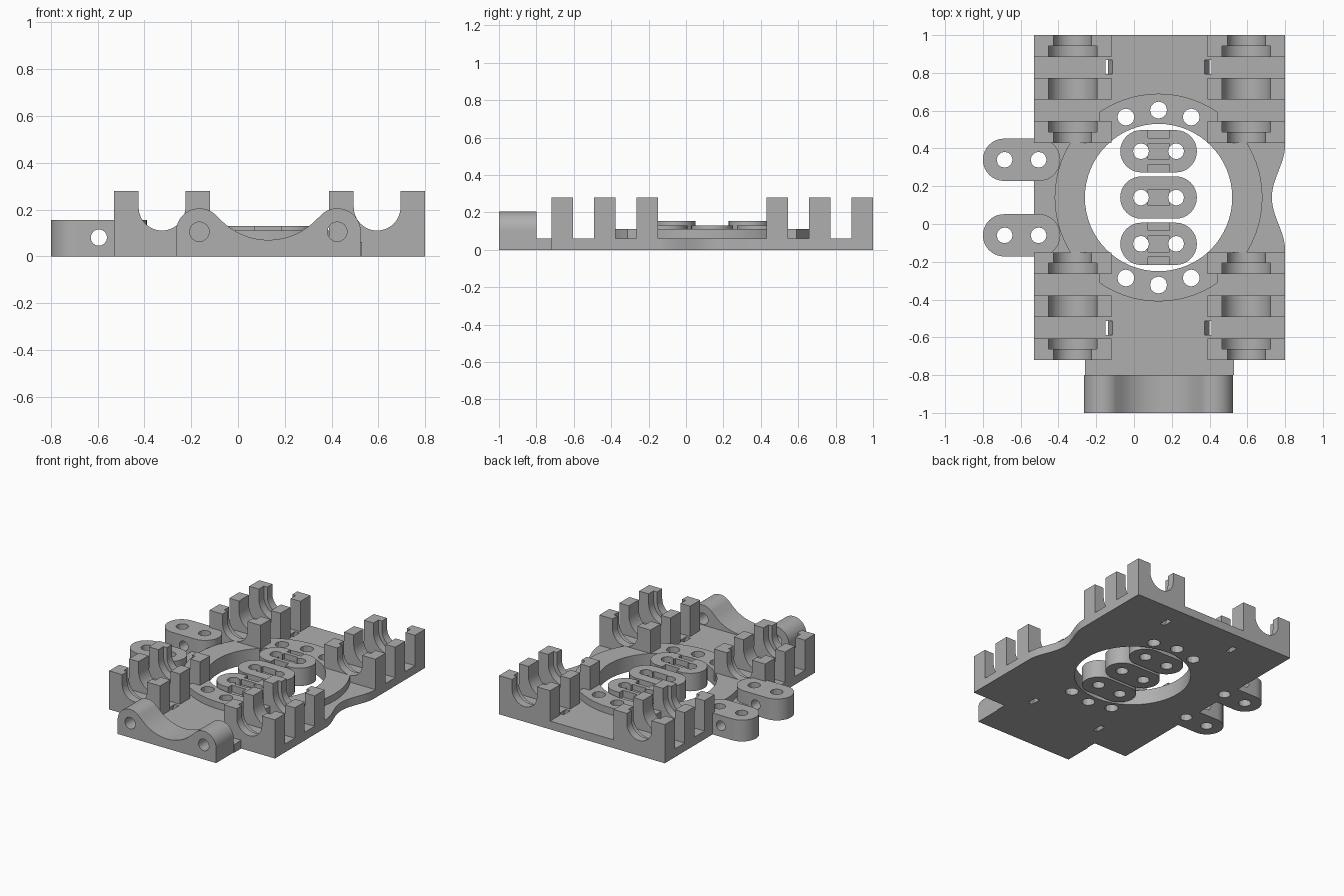
import bpy, bmesh, math
from mathutils import Vector

if "Cube" in bpy.data.objects:
    bpy.data.objects.remove(bpy.data.objects["Cube"], do_unlink=True)

grey = bpy.data.materials.new("plain grey")
grey.use_nodes = True
COLOUR = (0.43, 0.43, 0.43, 1)
grey.diffuse_color = COLOUR
grey.node_tree.nodes["Principled BSDF"].inputs["Base Color"].default_value = COLOUR

CX, CY = 0.13, 0.14          # centre of the round opening
PLATE = 0.06


def prism(name, outline, lo, hi, axis="z", shear=0):
    """Extrude a closed outline along z, or an x-z outline along y."""
    bm = bmesh.new()
    place = (lambda a, b, c: Vector((a, b, c))) if axis == "z" else (lambda a, b, c: Vector((a, c, b)))
    face = bm.faces.new([bm.verts.new(place(a, b, lo)) for a, b in outline])
    new = bmesh.ops.extrude_face_region(bm, geom=[face])["geom"]
    move = place(shear, 0, hi - lo)
    bmesh.ops.translate(bm, vec=move, verts=[v for v in new if isinstance(v, bmesh.types.BMVert)])
    bmesh.ops.recalc_face_normals(bm, faces=bm.faces)
    mesh = bpy.data.meshes.new(name)
    bm.to_mesh(mesh)
    bm.free()
    mesh.materials.append(grey)
    obj = bpy.data.objects.new(name, mesh)
    bpy.context.collection.objects.link(obj)
    return obj


def arc(x, y, r, start, end, n):
    angles = [math.radians(start + (end - start) * i / n) for i in range(n + 1)]
    return [(x + r * math.cos(a), y + r * math.sin(a)) for a in angles]


def circle(x, y, r, n=12):
    return arc(x, y, r, 0, 360, n)[:-1]


def rect(x0, x1, y0, y1):
    return [(x0, y0), (x1, y0), (x1, y1), (x0, y1)]


def capsule(x0, x1, y, r):
    return arc(x1 - r, y, r, -90, 90, 16) + arc(x0 + r, y, r, 90, 270, 16)


def hole(x, y, r=0.042):
    return prism("hole_cutter", circle(x, y, r), -0.1, 0.5)


def cut(obj, cutters):
    """Subtract every cutter from the object and discard it."""
    for c in cutters:
        mod = obj.modifiers.new("cut", "BOOLEAN")
        mod.operation, mod.solver, mod.object = "DIFFERENCE", "EXACT", c
        bpy.context.view_layer.update()
        graph = bpy.context.evaluated_depsgraph_get()
        mesh = bpy.data.meshes.new_from_object(obj.evaluated_get(graph))
        obj.modifiers.clear()
        obj.data = mesh
        bpy.data.objects.remove(c, do_unlink=True)
    return obj


def ring_holes():
    return [hole(CX + dx, CY + s * dy, 0.045)
            for s in (-1, 1) for dx, dy in ((-0.173, 0.426), (0, 0.463), (0.173, 0.426))]


LUG_ROWS = (0.34, -0.06)


def lug_holes(y):
    return [hole(-0.685, y), hole(-0.505, y)]


# base plate with a waisted side, front tongue, opening and slanted tie slots
waist = []
for i in range(25):
    t = -1 + i / 12
    waist.append((0.8 - 0.035 * (1 + math.cos(math.pi * t)), CY + 0.28 * t))
outline = [(-0.53, -0.72), (-0.26, -0.72), (-0.26, -0.8), (0.53, -0.8), (0.53, -0.72),
           (0.8, -0.72)] + waist + [(0.8, 1), (-0.53, 1)]
plate = prism("base_plate", outline, 0, PLATE)
cutters = [prism("opening_cutter", circle(CX, CY, 0.39, 64), -0.1, 0.2)] + ring_holes()
for row in LUG_ROWS:
    cutters += [hole(-0.505, row)]
for y in (0.83, -0.55):
    for s in (-1, 1):
        x = CX + s * 0.295
        slope = s * 0.025 / PLATE
        cutters.append(prism("slot_cutter", rect(x - 0.018 , x + 0.018, y - 0.037, y + 0.037),
                             -0.02, 0.08, shear=-slope * 0.1))
cut(plate, cutters)

# raised ring, trimmed clear of the bearing clamps
ring = prism("raised_ring", circle(CX, CY, 0.55, 72), 0.05, 0.11)
cutters = [prism("opening_cutter", circle(CX, CY, 0.39, 64), -0.1, 0.2)] + ring_holes()
for sx in (-1, 1):
    for sy in (-1, 1):
        xs = sorted((CX + sx * 0.313, CX + sx))
        ys = sorted((CY + sy * 0.29, CY + sy))
        cutters.append(prism("corner_cutter", rect(*xs, *ys), -0.1, 0.3))
cut(ring, cutters)


# bearing clamps: three saddle ribs each, with narrow lips at the outer ends
def saddle(name, x, r, y0, y1):
    half, top, mid = 0.205, 0.28, 0.21
    shape = [(x - half, 0.05), (x + half, 0.05), (x + half, top), (x + r, top)]
    shape += arc(x, mid, r, 0, -180, 24) + [(x - r, top), (x - half, top)]
    prism(name, shape, y0, y1, "y")


for side, x in (("right", -0.325), ("left", 0.595)):
    for end, start in (("back", 0.43), ("front", -0.72)):
        label = f"{side}_{end}_clamp"
        saddle(label + "_lip_a", x, 0.1, start, start + 0.058)
        saddle(label + "_rib_a", x, 0.128, start + 0.058, start + 0.115)
        saddle(label + "_rib_b", x, 0.128, start + 0.228, start + 0.342)
        saddle(label + "_rib_c", x, 0.128, start + 0.455, start + 0.513)
        saddle(label + "_lip_b", x, 0.1, start + 0.513, start + 0.57)

# front block with two drilled humps and a round valley between them
HUMP, HZ, HR, VR = 0.295, 0.105, 0.1, 0.285
tangent = math.degrees(math.acos(HUMP / (HR + VR)))
VZ = 0.07 + VR
profile = [(CX - HUMP - HR, 0)] + arc(CX - HUMP, HZ, HR, 180, tangent, 20)
profile += arc(CX, VZ, VR, 180 + tangent, 360 - tangent, 28)[1:-1]
profile += arc(CX + HUMP, HZ, HR, 180 - tangent, 0, 20) + [(CX + HUMP + HR, 0)]
block = prism("front_block", profile, -1, -0.8, "y")
cut(block, [prism("hole_cutter", circle(CX + s * HUMP, HZ, 0.042, 16), -1.1, -0.7, "y")
            for s in (-1, 1)])

# side lugs, drilled downwards and crosswise
for i, row in enumerate(LUG_ROWS):
    lug = prism(f"side_lug_{i + 1}", capsule(-0.8, -0.39, row, 0.112), 0, 0.155)
    cross = prism("cross_cutter", circle(-0.595, 0.08, 0.035, 16), row - 0.2, row + 0.2, "y")
    cut(lug, lug_holes(row) + [cross])

# loose links in the opening, with tie grooves
for i, row in enumerate((CY + 0.245, CY, CY - 0.245)):
    link = prism(f"centre_link_{i + 1}", capsule(-0.073, 0.333, row, 0.112), 0, 0.13)
    cutters = [hole(CX + s * 0.093, row) for s in (-1, 1)]
    pockets = [(-0.042, 0.042, 0.09)]
    if i != 1:
        pockets += [(-0.13, -0.07, 0.08), (0.07, 0.13, 0.08)]
    for y0, y1, floor in pockets:
        cutters.append(prism("groove_cutter", rect(CX - 0.057, CX + 0.057, row + y0, row + y1),
                             floor, 0.2))
    cut(link, cutters)

# smooth round walls, crisp edges
bpy.ops.object.select_all(action="DESELECT")
for obj in bpy.context.scene.objects:
    if obj.type == "MESH" and grey.name in obj.data.materials:
        obj.select_set(True)
        bpy.context.view_layer.objects.active = obj
bpy.ops.object.shade_smooth_by_angle(angle=math.radians(25))
